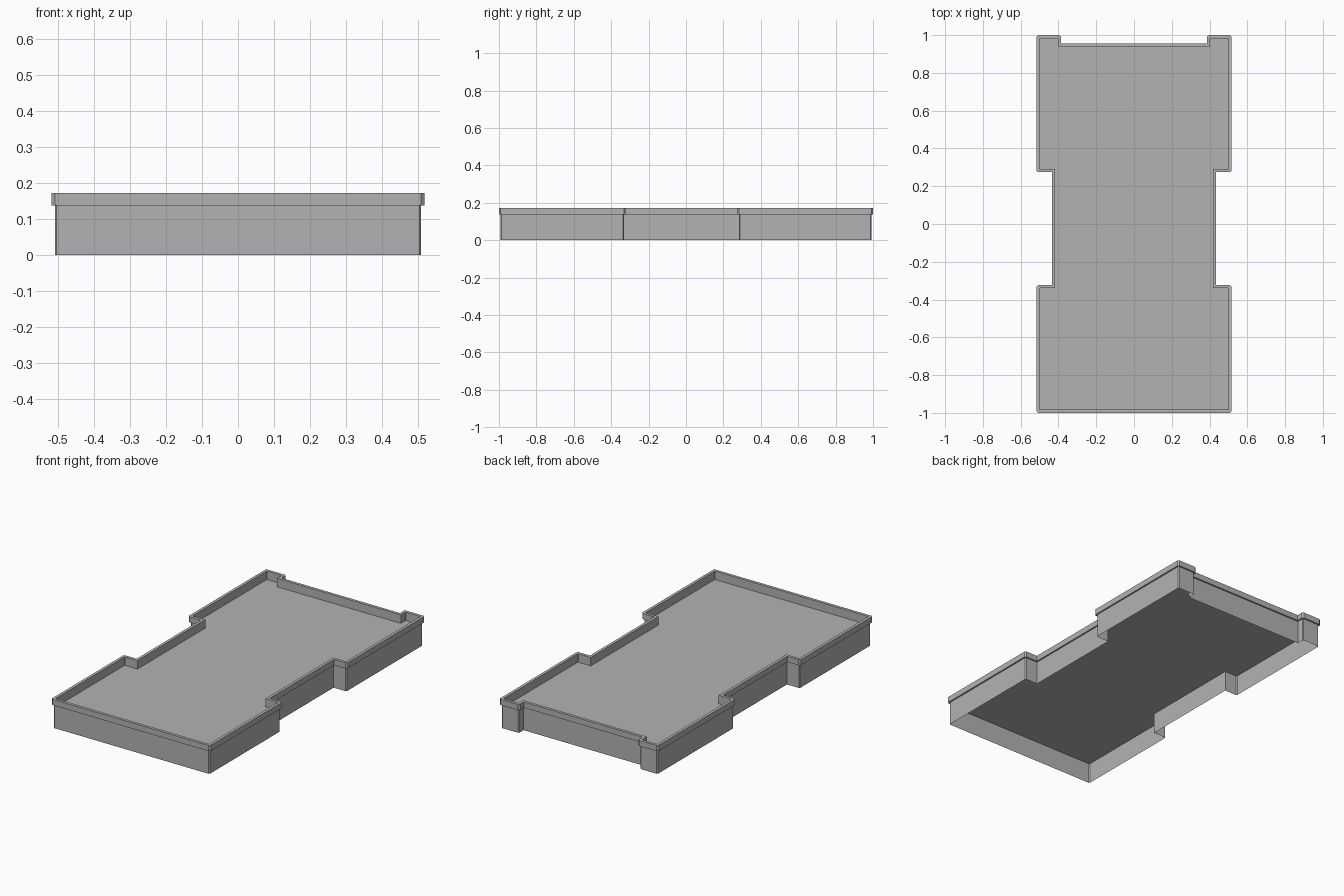
import bpy
import bmesh
from mathutils import Vector

cube = bpy.data.objects.get("Cube")
if cube:
    bpy.data.objects.remove(cube, do_unlink=True)

grey = bpy.data.materials.new("mid_grey")
grey.use_nodes = True
colour = (0.45, 0.45, 0.45, 1)
grey.diffuse_color = colour
grey.node_tree.nodes["Principled BSDF"].inputs["Base Color"].default_value = colour

# Right half of the plan outline, front to back; the left half is mirrored
half = [(0.517, -1), (0.517, -0.323), (0.434, -0.323), (0.434, 0.274),
        (0.517, 0.274), (0.517, 1), (0.386, 1), (0.386, 0.956)]
outline = [Vector(p) for p in half + [(-x, y) for x, y in reversed(half)]]

WALL, INNER = 0.009, 0.017      # insets of the wall and of the rim's inside
FLOOR, LEDGE, TOP = 0.122, 0.138, 0.172


def inset_loop(inset):
    """Inset the outline and chamfer its outward corners."""
    points = []
    cut = 0.009 - 0.4 * inset
    for i, p in enumerate(outline):
        before = (p - outline[i - 1]).normalized()
        after = (outline[(i + 1) % len(outline)] - p).normalized()
        inward = Vector((-before.y - after.y, before.x + after.x))
        q = p + inward * inset
        if before.cross(after) > 0:
            points += [q - before * cut, q + after * cut]
        else:
            points.append(q)
    return points


def build(name, rings, cap=False):
    """Skin a stack of (inset, height) rings, with an optional lid."""
    bm = bmesh.new()
    loops = [[bm.verts.new((p.x, p.y, z)) for p in inset_loop(inset)]
             for inset, z in rings]
    for low, high in zip(loops, loops[1:]):
        for i in range(len(low)):
            j = (i + 1) % len(low)
            bm.faces.new((low[i], low[j], high[j], high[i]))
    if cap:
        bm.faces.new(loops[-1])
    mesh = bpy.data.meshes.new(name)
    bm.to_mesh(mesh)
    bm.free()
    mesh.materials.append(grey)
    obj = bpy.data.objects.new(name, mesh)
    bpy.context.collection.objects.link(obj)
    return obj


# Thin outer walls, open underneath
build("outer_walls", [(WALL, 0), (WALL, LEDGE)])

# Floor panel set just below the rim
build("floor_panel", [(WALL, FLOOR)], cap=True)

# Overhanging rim with its inner face running down to the floor
build("rim", [(WALL, LEDGE), (0, LEDGE), (0, TOP), (INNER, TOP), (INNER, FLOOR)])
